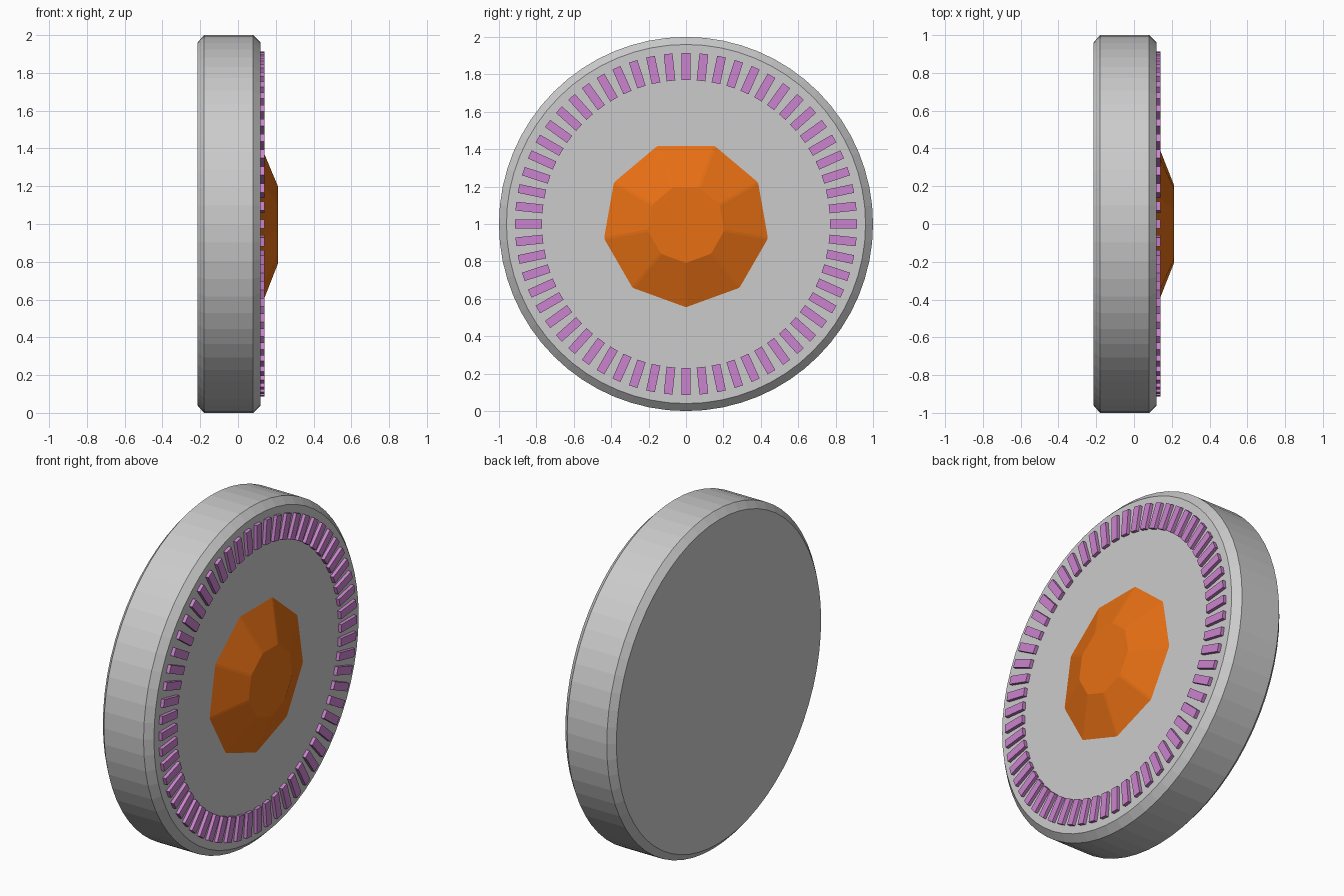
import bpy, bmesh
from math import sin, cos, pi, tau
from mathutils import Matrix, Vector

cube = bpy.data.objects.get("Cube")
if cube:
    bpy.data.objects.remove(cube, do_unlink=True)


def material(name, colour):
    m = bpy.data.materials.new(name)
    m.use_nodes = True
    m.diffuse_color = (*colour, 1)
    m.node_tree.nodes["Principled BSDF"].inputs["Base Color"].default_value = (*colour, 1)
    return m


def finish(name, bm, mat):
    bmesh.ops.recalc_face_normals(bm, faces=bm.faces)
    mesh = bpy.data.meshes.new(name)
    bm.to_mesh(mesh)
    bm.free()
    mesh.materials.append(mat)
    obj = bpy.data.objects.new(name, mesh)
    obj.location.z = 1
    bpy.context.collection.objects.link(obj)
    return obj


def turned(profile, sides):
    """Capped solid turned around the x axis, with a corner at the bottom."""
    bm = bmesh.new()
    rings = []
    for x, r in profile:
        rings.append([bm.verts.new((x, r * sin(tau * i / sides), -r * cos(tau * i / sides)))
                      for i in range(sides)])
    for a, b in zip(rings, rings[1:]):
        for i in range(sides):
            j = (i + 1) % sides
            bm.faces.new((a[i], a[j], b[j], b[i]))
    bm.faces.new(rings[0])
    bm.faces.new(rings[-1])
    return bm


grey = material("light grey", (0.6, 0.6, 0.6))
orange = material("orange", (0.8, 0.16, 0.007))
purple = material("soft purple", (0.6, 0.23, 0.62))

FACE_X = 0.12

# Chamfered wheel body
finish("disc_body", turned([(-0.215, 0.96), (-0.18, 1), (0.08, 1), (FACE_X, 0.96)], 64), grey)

# Nine-sided faceted hub with narrow bevelled ridges
bm = turned([(FACE_X, 0.445), (0.213, 0.208)], 9)
ridges = [e for e in bm.edges if abs(e.verts[0].co.x - e.verts[1].co.x) > 0.01]
bmesh.ops.bevel(bm, geom=ridges, offset=0.007, segments=1, affect='EDGES')
finish("faceted_hub", bm, orange)

# Ring of radial blocks
TEETH = 60
bm = bmesh.new()
for i in range(TEETH):
    place = (Matrix.Rotation(tau * i / TEETH, 4, 'X')
             @ Matrix.Translation(Vector((FACE_X + 0.005, 0, 0.842)))
             @ Matrix.Diagonal((0.03, 0.047, 0.145, 1)))
    bmesh.ops.create_cube(bm, size=1, matrix=place)
finish("block_ring", bm, purple)
